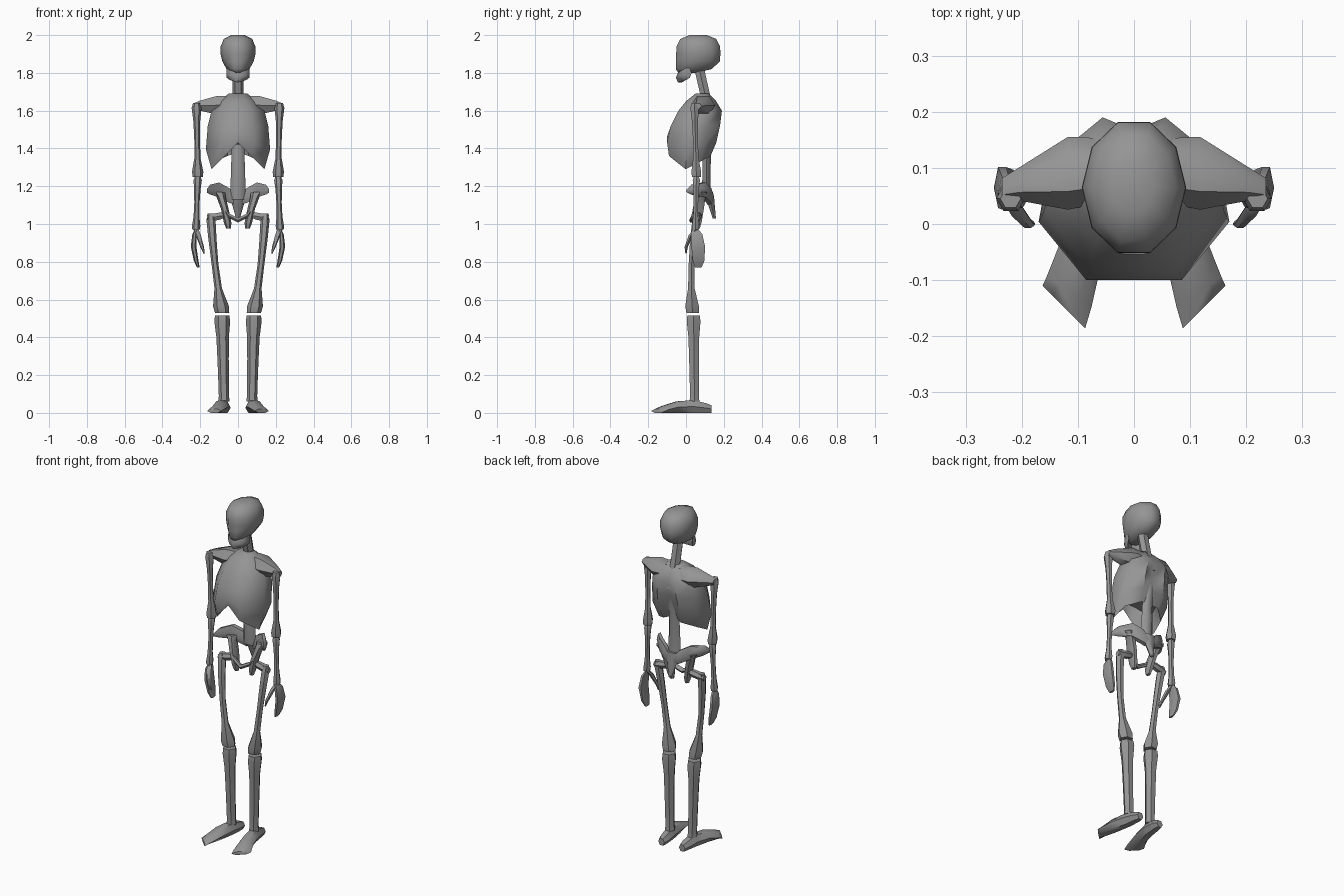
import bpy, bmesh
from math import cos, sin, pi, sqrt, radians
from mathutils import Vector

default_cube = bpy.data.objects.get("Cube")
if default_cube:
    bpy.data.objects.remove(default_cube)

bone_grey = bpy.data.materials.new("bone_grey")
bone_grey.use_nodes = True
colour = (.3, .3, .3, 1)
bone_grey.diffuse_color = colour
shader = bone_grey.node_tree.nodes["Principled BSDF"]
shader.inputs["Base Color"].default_value = colour

parts = []
PLANES = {"X": ("y", "z"), "Y": ("x", "z"), "Z": ("x", "y")}


def skin(name, loops):
    """Bridge a series of equal point loops and cap both ends."""
    bm = bmesh.new()
    rows = [[bm.verts.new(point) for point in loop] for loop in loops]
    for lower, upper in zip(rows, rows[1:]):
        for i in range(len(lower)):
            bm.faces.new((lower[i - 1], lower[i], upper[i], upper[i - 1]))
    bm.faces.new(rows[0])
    bm.faces.new(rows[-1])
    bmesh.ops.recalc_face_normals(bm, faces=bm.faces)
    mesh = bpy.data.meshes.new(name)
    bm.to_mesh(mesh)
    bm.free()
    mesh.materials.append(bone_grey)
    part = bpy.data.objects.new(name, mesh)
    bpy.context.collection.objects.link(part)
    parts.append(part)


def ring(centre, axis, width, height, sides=6):
    """Polygon around a centre, lying square to one axis."""
    across, along = PLANES[axis]
    points = []
    for k in range(sides):
        angle = 2 * pi * k / sides
        point = Vector(centre)
        setattr(point, across, getattr(point, across) + width * cos(angle))
        setattr(point, along, getattr(point, along) + height * sin(angle))
        points.append(point)
    return points


def sweep(name, axis, path, widths, heights=None, skew=0, side=1):
    """Rings along a smooth path through three points, closer near its ends."""
    start, middle, end = (Vector(point) for point in path)
    heights = heights or widths
    last = len(widths) - 1
    loops = []
    for k, (width, height) in enumerate(zip(widths, heights)):
        t = (1 - cos(pi * k / last)) / 2
        centre = (start * (1 - t) * (1 - 2 * t)
                  + middle * 4 * t * (1 - t) + end * t * (2 * t - 1))
        loop = ring(centre, axis, width, height)
        for point in loop:
            point.y += skew * t ** 4 * (point.x - centre.x)
            point.x *= side
        loops.append(loop)
    skin(name, loops)


def pair(name, *arguments, **options):
    sweep("left_" + name, *arguments, **options)
    sweep("right_" + name, *arguments, side=-1, **options)


def arch(name, tip, centre, widths, heights):
    """Symmetric sweep across the body; sizes run from the tip to the centre."""
    x, y, z = tip
    both = [half + half[-2::-1] for half in (widths, heights)]
    sweep(name, "X", [(-x, y, z), centre, tip], *both)


def straight(start, end):
    return [start, (Vector(start) + Vector(end)) / 2, end]


def knobbed(top, shaft, bottom):
    """Radii of a long bone with swollen ends."""
    return [top * .7, top, shaft * 1.2, shaft, shaft * 1.1, bottom, bottom * .9]


# Skull: rounded block, narrowed and pushed forward towards the face
skull_loops = []
for level in (-1, -.8, -.4, 0, .4, .8, 1):
    size = sqrt(1 - .85 * level ** 4)
    low = min(level, 0)
    centre = (0, .065 - .06 * low ** 4, .1 * level + 1.9)
    skull_loops.append(
        ring(centre, "Z", .093 * size * (1 + .25 * low), .123 * size, sides=10))
skin("skull", skull_loops)
arch("jaw", (.06, .01, 1.8), (0, -.033, 1.775), [.02] * 3, [.03] * 3)

# Spine
sweep("neck", "Z", [(0, .07, 1.83), (0, .1, 1.69), (0, .14, 1.56)], [.03] * 5)
sweep("lower_spine", "Z", [(0, .14, 1.58), (0, .11, 1.35), (0, .11, 1.13)],
      [.03, .03, .035, .04, .04], [.025] * 5)
sweep("sacrum", "Z", straight((0, .12, 1.17), (0, .15, 1.03)),
      [.05, .04, .02, .01], [.026, .025, .015, .01])

# Rib cage: half outline as width, depth and lower edge drop
outline = [(0, 0, .09), (.5, 0, .02), (1, .4, -.05),
           (.9, .75, -.01), (.4, 1, .02), (0, .9, .04)]
outline += [(-across, depth, drop) for across, depth, drop in outline[-2:0:-1]]


def rib_ring(z, width, front, back, droop=0):
    return [(across * width, front + depth * (back - front), z + drop * droop)
            for across, depth, drop in outline]


skin("rib_cage", [
    rib_ring(1.43, .11, -.06, .11, droop=1),
    rib_ring(1.34, .14, -.09, .13, droop=1),
    rib_ring(1.42, .17, -.1, .16, droop=.5),
    rib_ring(1.52, .16, -.08, .18),
    rib_ring(1.6, .14, -.04, .19),
    rib_ring(1.65, .1, 0, .16),
    rib_ring(1.69, .05, .05, .12),
])
arch("shoulder_girdle", (.235, .062, 1.625), (0, .1, 1.63),
     [.02, .03, .065, .05], [.016, .03, .055, .055])

# Arms
shoulder, elbow, wrist = (.22, .045, 1.64), (.213, .055, 1.25), (.222, .05, .97)
pair("upper_arm", "Z", straight(shoulder, elbow), knobbed(.026, .015, .03))
pair("forearm", "Z", straight(elbow, wrist), knobbed(.022, .014, .022))
palm = [.02, .035, .042, .035, .02]
pair("hand", "Z", [wrist, (.235, .065, .88), (.21, .065, .77)],
     [size * .35 for size in palm], palm)
pair("thumb", "Z", [wrist, (.2, .01, .91), (.18, 0, .845)],
     [.014, .014, .01, .004])

# Pelvis
pair("hip_blade", "X", [(.02, .125, 1.13), (.1, .095, 1.18), (.165, .01, 1.175)],
     [.025, .025, .025, .025, .01], [.03, .045, .046, .03, .01])
pair("hip_block", "Z", [(.1, .085, 1.17), (.07, .065, 1.08), (.05, .06, .975)],
     [.035, .024, .02, .02, .012], [.03, .03, .034, .026, .014])
arch("pubic_bridge", (.07, .055, 1.07), (0, .03, 1.02),
     [.02, .014, .014], [.02, .014, .014])

# Legs
hip, knee, ankle = (.145, .06, 1.055), (.084, .035, .53), (.074, .045, .06)
pair("femur_head", "X", straight((.075, .065, 1.045), (.165, .058, 1.03)),
     [.016, .022, .022, .016])
pair("thigh_bone", "Z", [hip, (.122, .03, .79), knee], knobbed(.024, .018, .042))
pair("shin", "Z", straight((.084, .04, .515), ankle),
     [.038, .042, .033, .03, .028, .027, .03])
pair("foot", "Y", [(.068, .135, .02), (.085, -.005, .034), (.125, -.148, .01)],
     [.02, .03, .035, .04, .04, .038], [.023, .029, .039, .035, .02, .011], skew=1)

# Soft shading with crisp ends
for item in bpy.context.selected_objects:
    item.select_set(False)
for part in parts:
    part.select_set(True)
bpy.context.view_layer.objects.active = parts[0]
bpy.ops.object.shade_smooth_by_angle(angle=radians(55))
